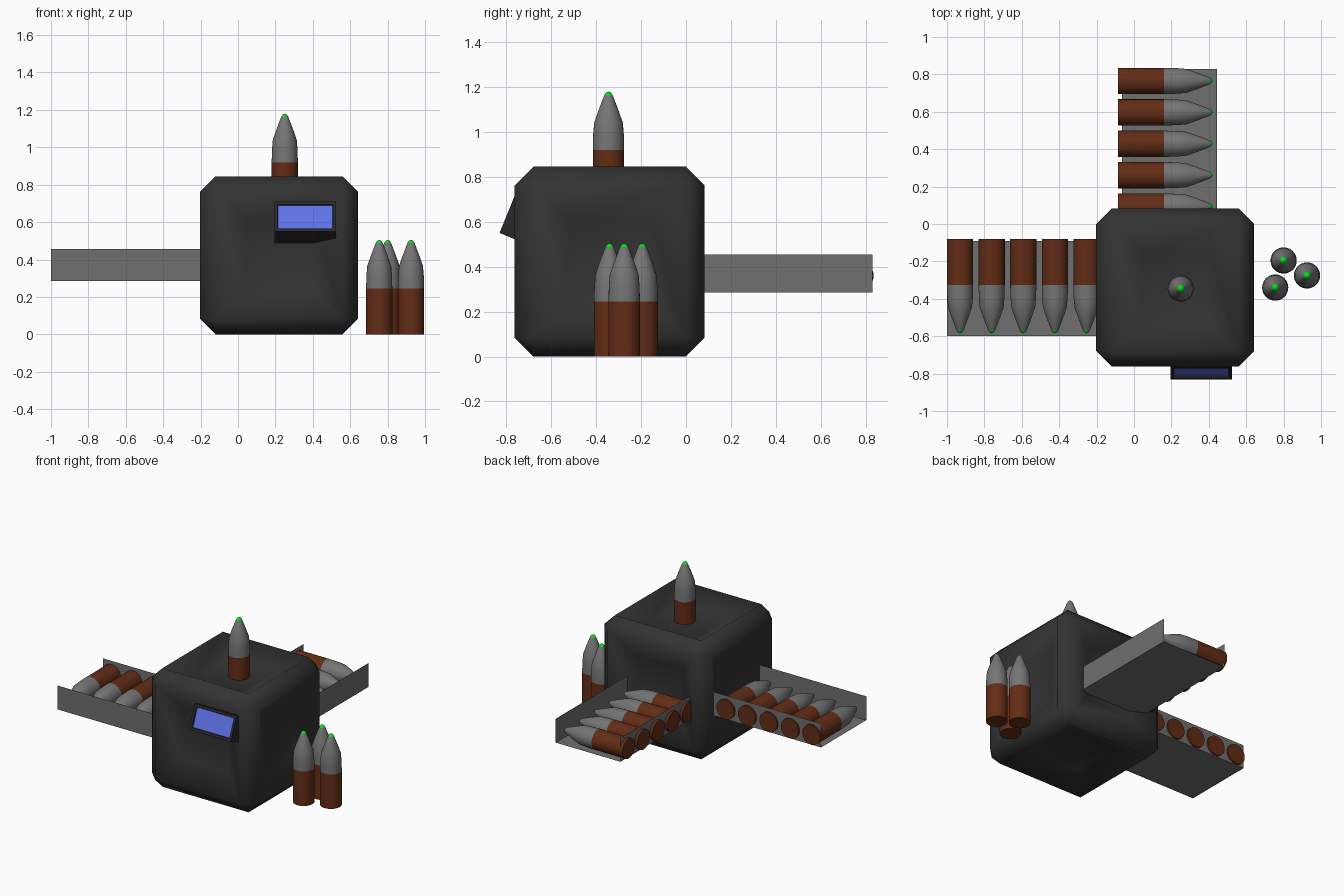
import bpy, bmesh, math
from mathutils import Vector, Matrix

if "Cube" in bpy.data.objects:
    bpy.data.objects.remove(bpy.data.objects["Cube"])


def material(name, rgb):
    m = bpy.data.materials.new(name)
    m.diffuse_color = (*rgb, 1)
    m.use_nodes = True
    m.node_tree.nodes["Principled BSDF"].inputs["Base Color"].default_value = m.diffuse_color
    return m


BODY = material("charcoal", (0.033, 0.033, 0.033))
FRAME = material("dark_frame", (0.022, 0.022, 0.024))
SCREEN = material("screen_blue", (0.12, 0.18, 0.85))
TRAY = material("tray_grey", (0.16, 0.16, 0.16))
BROWN = material("copper_brown", (0.125, 0.026, 0.008))
STEEL = material("steel_grey", (0.18, 0.18, 0.18))
GREEN = material("tip_green", (0.0, 0.75, 0.01))


def finish(bm, name, mats, angle=None, smooth=False):
    me = bpy.data.meshes.new(name)
    bm.to_mesh(me)
    bm.free()
    for m in mats:
        me.materials.append(m)
    ob = bpy.data.objects.new(name, me)
    bpy.context.collection.objects.link(ob)
    if smooth:
        me.polygons.foreach_set("use_smooth", [True] * len(me.polygons))
    if angle:
        bpy.ops.object.select_all(action='DESELECT')
        ob.select_set(True)
        bpy.context.view_layer.objects.active = ob
        bpy.ops.object.shade_smooth_by_angle(angle=math.radians(angle))
    return ob


# Main housing: chamfered cube whose six faces dish inwards
CENTRE = Vector((0.22, -0.34, 0.4225))
bm = bmesh.new()
bmesh.ops.create_cube(bm, size=0.845)
bmesh.ops.bevel(bm, geom=bm.edges[:], offset=0.083, segments=1, affect='EDGES')
bm.normal_update()
sides = [f for f in bm.faces if max(abs(c) for c in f.normal) > 0.99]
bmesh.ops.inset_individual(bm, faces=sides, thickness=0.22, depth=-0.083)
bmesh.ops.translate(bm, verts=bm.verts[:], vec=CENTRE)
finish(bm, "housing", [BODY], smooth=True)

# Tilted display with a recessed screen
bm = bmesh.new()
bmesh.ops.create_cube(bm, size=1)
bmesh.ops.scale(bm, vec=(0.33, 0.19, 0.173), verts=bm.verts[:])
bmesh.ops.translate(bm, vec=(0, 0.095, 0), verts=bm.verts[:])
bm.normal_update()
front = [f for f in bm.faces if f.normal.y < -0.9]
bmesh.ops.inset_region(bm, faces=front, thickness=0.024)
bmesh.ops.inset_region(bm, faces=front, thickness=0.004, depth=-0.01)
front[0].material_index = 1
bmesh.ops.transform(bm, verts=bm.verts[:],
                    matrix=Matrix.Translation((0.36, -0.7975, 0.63))
                    @ Matrix.Rotation(-math.atan2(0.065, 0.16), 4, 'X'))
finish(bm, "display", [FRAME, SCREEN])

# Shell: lathed profile of (radius, height), coloured by height
PROFILE = [(0.07, 0), (0.07, 0.245), (0.0685, 0.31), (0.064, 0.365),
           (0.045, 0.42), (0.019, 0.488), (0.011, 0.5)]
SIDES = 32


def shell(name, base, direction=(0, 0, 1)):
    bm = bmesh.new()
    rings = [[bm.verts.new((r * math.cos(a), r * math.sin(a), z))
              for a in (2 * math.pi * i / SIDES for i in range(SIDES))]
             for r, z in PROFILE]
    for lo, hi in zip(rings, rings[1:]):
        for i in range(SIDES):
            j = (i + 1) % SIDES
            bm.faces.new((lo[i], lo[j], hi[j], hi[i]))
    bm.faces.new(rings[0][::-1])
    tip = bm.verts.new((0, 0, 0.505))
    for i in range(SIDES):
        bm.faces.new((rings[-1][i], rings[-1][(i + 1) % SIDES], tip))
    for f in bm.faces:
        z = f.calc_center_median().z
        f.material_index = 0 if z < 0.245 else 1 if z < 0.488 else 2
    rot = Vector((0, 0, 1)).rotation_difference(Vector(direction)).to_matrix().to_4x4()
    bmesh.ops.transform(bm, verts=bm.verts[:], matrix=Matrix.Translation(base) @ rot)
    finish(bm, name, [BROWN, STEEL, GREEN], angle=40)


shell("top_shell", (0.25, -0.345, 0.675))
for i, (x, y) in enumerate([(0.755, -0.34), (0.8, -0.195), (0.925, -0.275)]):
    shell(f"standing_shell_{i}", (x, y, 0))
for i in range(5):
    shell(f"left_tray_shell_{i}", (-0.93 + 0.169 * i, -0.08, 0.36), (0, -1, 0))
    shell(f"back_tray_shell_{i}", (-0.085, 0.765 - 0.168 * i, 0.36), (1, 0, 0))


# Trays: thin open-ended channels running into the housing
def tray(name, across, start, end, along_x):
    a, b = across
    section = [(a, 0.455), (a, 0.285), (b, 0.285), (b, 0.455)]
    bm = bmesh.new()
    rows = [[bm.verts.new((t, s, z) if along_x else (s, t, z)) for s, z in section]
            for t in (start, end)]
    for i in range(3):
        bm.faces.new((rows[0][i], rows[0][i + 1], rows[1][i + 1], rows[1][i]))
    bmesh.ops.recalc_face_normals(bm, faces=bm.faces[:])
    finish(bm, name, [TRAY])


tray("left_tray", (-0.6, -0.092), -1.0, -0.1, True)
tray("back_tray", (-0.065, 0.445), 0.83, -0.02, False)
